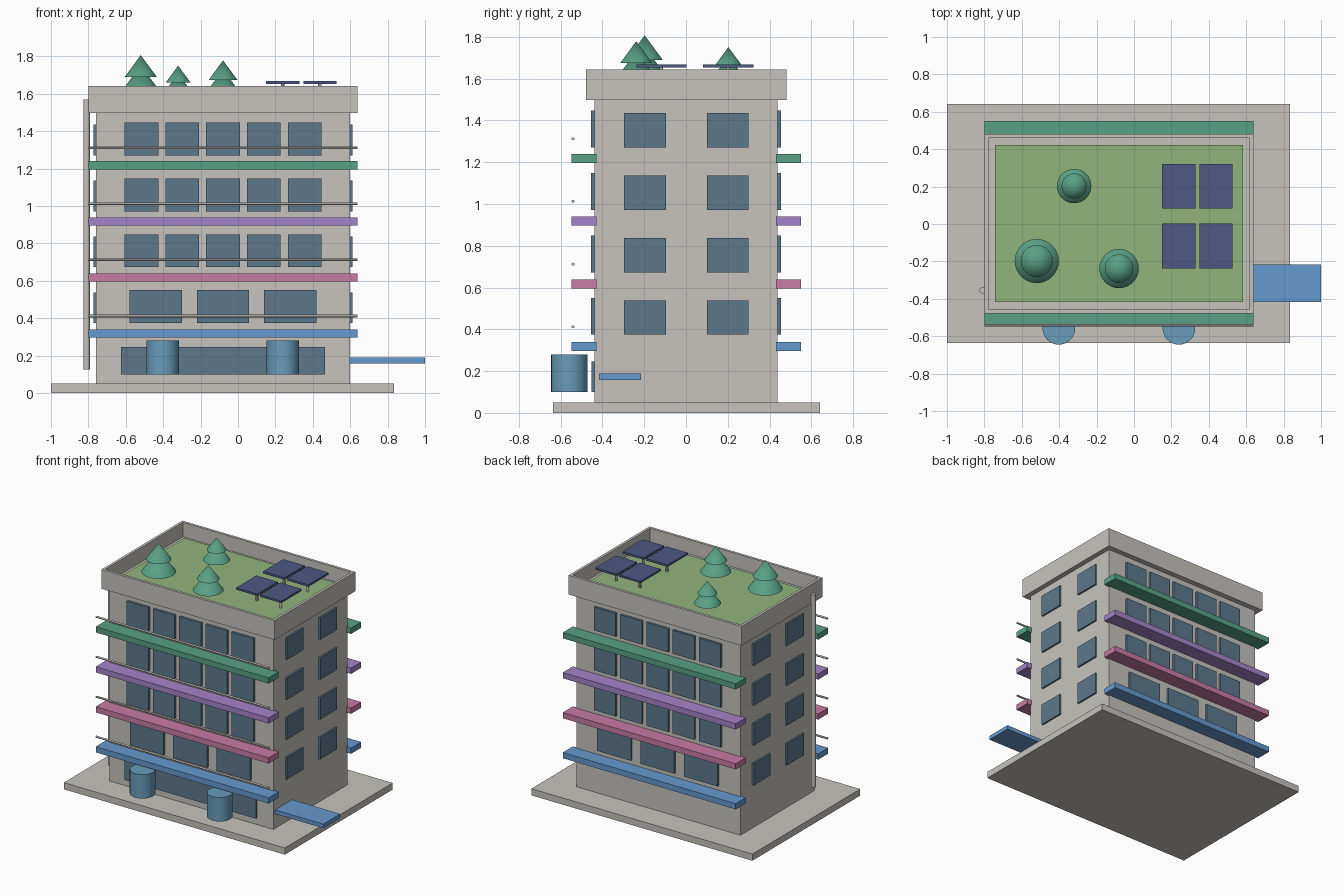
import bpy
import bmesh
from mathutils import Matrix, Vector

cube = bpy.data.objects.get("Cube")
if cube:
    bpy.data.objects.remove(cube, do_unlink=True)


def material(name, r, g, b):
    m = bpy.data.materials.new(name)
    m.use_nodes = True
    m.diffuse_color = (r, g, b, 1)
    m.node_tree.nodes["Principled BSDF"].inputs["Base Color"].default_value = (r, g, b, 1)
    return m


concrete = material("concrete", .57, .55, .51)
glass = material("glass", .11, .19, .26)
blue = material("blue", .13, .32, .62)
pink = material("pink", .58, .20, .37)
purple = material("purple", .37, .23, .58)
green = material("green", .10, .35, .24)
grass = material("grass", .28, .46, .20)
navy = material("navy", .075, .10, .23)
tank_blue = material("tank blue", .14, .33, .49)
bark = material("bark", .15, .08, .04)


def finish(bm, name, mat, smooth=False):
    mesh = bpy.data.meshes.new(name)
    bm.normal_update()
    bm.to_mesh(mesh)
    bm.free()
    mesh.materials.append(mat)
    ob = bpy.data.objects.new(name, mesh)
    bpy.context.collection.objects.link(ob)
    if smooth:
        bpy.ops.object.select_all(action="DESELECT")
        ob.select_set(True)
        bpy.context.view_layer.objects.active = ob
        bpy.ops.object.shade_smooth_by_angle()
    return ob


def add_box(bm, xs, ys, zs):
    lo, hi = Vector((xs[0], ys[0], zs[0])), Vector((xs[1], ys[1], zs[1]))
    mat = Matrix.Translation((lo + hi) / 2) @ Matrix.Diagonal((hi - lo).to_4d())
    return bmesh.ops.create_cube(bm, size=1, matrix=mat)["verts"]


def box(name, mat, xs, ys, zs):
    bm = bmesh.new()
    add_box(bm, xs, ys, zs)
    return finish(bm, name, mat)


def cone(name, mat, x, y, z0, z1, r0, r1, sides=32):
    bm = bmesh.new()
    bmesh.ops.create_cone(bm, cap_ends=True, segments=sides, radius1=r0, radius2=r1,
                          depth=z1 - z0, matrix=Matrix.Translation((x, y, (z0 + z1) / 2)))
    return finish(bm, name, mat, True)


def span(centre, size):
    return (centre - size / 2, centre + size / 2)


MID = -.08           # building axis
LEFT, RIGHT = -.76, .60
DEPTH = .437

# Ground slab and main block
box("ground_slab", concrete, (-1, .835), (-.637, .641), (0, .05))
box("main_block", concrete, (LEFT, RIGHT), (-DEPTH, DEPTH + .002), (.05, 1.51))

# Parapet: solid block with its top inset and sunk to form the roof deck
bm = bmesh.new()
add_box(bm, span(MID, 1.436), (-.478, .48), (1.498, 1.643))
bm.normal_update()
top = max(bm.faces, key=lambda f: f.calc_center_median().z)
bmesh.ops.inset_region(bm, faces=[top], thickness=.028)
deck = bmesh.ops.extrude_discrete_faces(bm, faces=[top])["faces"][0]
for v in deck.verts:
    v.co.z = 1.535
finish(bm, "parapet", concrete)
box("roof_lawn", grass, span(MID, 1.326), (-.417, .423), (1.53, 1.55))

# Balcony slabs front and back, with a front rail on each storey
for i, (label, mat) in enumerate((("blue", blue), ("pink", pink),
                                  ("purple", purple), ("green", green))):
    z = .318 + .3 * i
    for side, ys in (("front", (-.547, -.428)), ("back", (.43, .55))):
        box(f"{side}_balcony_{label}", mat, span(MID, 1.436), ys, span(z, .043))
    bm = bmesh.new()
    bmesh.ops.create_cone(bm, cap_ends=True, segments=12, radius1=.007, radius2=.007, depth=1.436,
                          matrix=Matrix.Translation((MID, -.541, z + .094)) @ Matrix.Rotation(1.5708, 4, "Y"))
    finish(bm, f"front_rail_{label}", concrete, True)

# Windows, storey by storey
for i in range(4):
    z = .462 + .299 * i
    count, width, pitch = (3, .28, .36) if i == 0 else (5, .18, .218)
    for side, sign in (("front", -1), ("back", 1)):
        bm = bmesh.new()
        for k in range(count):
            x = MID + (k - (count - 1) / 2) * pitch
            add_box(bm, span(x, width), span(sign * .442, .026), span(z, .176))
        finish(bm, f"{side}_windows_{i + 1}", glass)
    for side, x in (("left", RIGHT), ("right", LEFT)):
        bm = bmesh.new()
        for y in (-.196, .2):
            add_box(bm, span(x, .026), span(y, .2), span(z - .006, .164))
        finish(bm, f"{side}_windows_{i + 1}", glass)
box("shop_window", glass, (-.625, .464), span(-.439, .026), (.10, .246))

# Entrance tanks, side canopy and drain pipe
for label, x in (("right", -.402), ("left", .24)):
    cone(f"{label}_tank", tank_blue, x, -.558, .10, .28, .087, .087)
box("side_canopy", blue, (.59, 1), (-.416, -.216), (.158, .189))
cone("drain_pipe", concrete, -.809, -.355, .125, 1.57, .017, .017, 16)

# Roof trees: trunk and two stacked cones
for i, (x, y, s) in enumerate(((-.52, -.198, 1), (-.08, -.238, .89), (-.32, .203, .78))):
    base = 1.55
    cone(f"tree_trunk_{i + 1}", bark, x, y, base, base + .08 * s, .02 * s, .02 * s, 12)
    cone(f"tree_lower_{i + 1}", green, x, y, base + .045 * s, base + .2 * s, .118 * s, 0)
    cone(f"tree_upper_{i + 1}", green, x, y, base + .14 * s, base + .257 * s, .086 * s, 0)

# Solar panels on short posts
for x in (.24, .438):
    for y in (-.118, .202):
        cone("panel_post", concrete, x, y, 1.545, 1.655, .009, .009, 12)
        box("solar_panel", navy, span(x, .178), span(y, .24), (1.653, 1.668))
